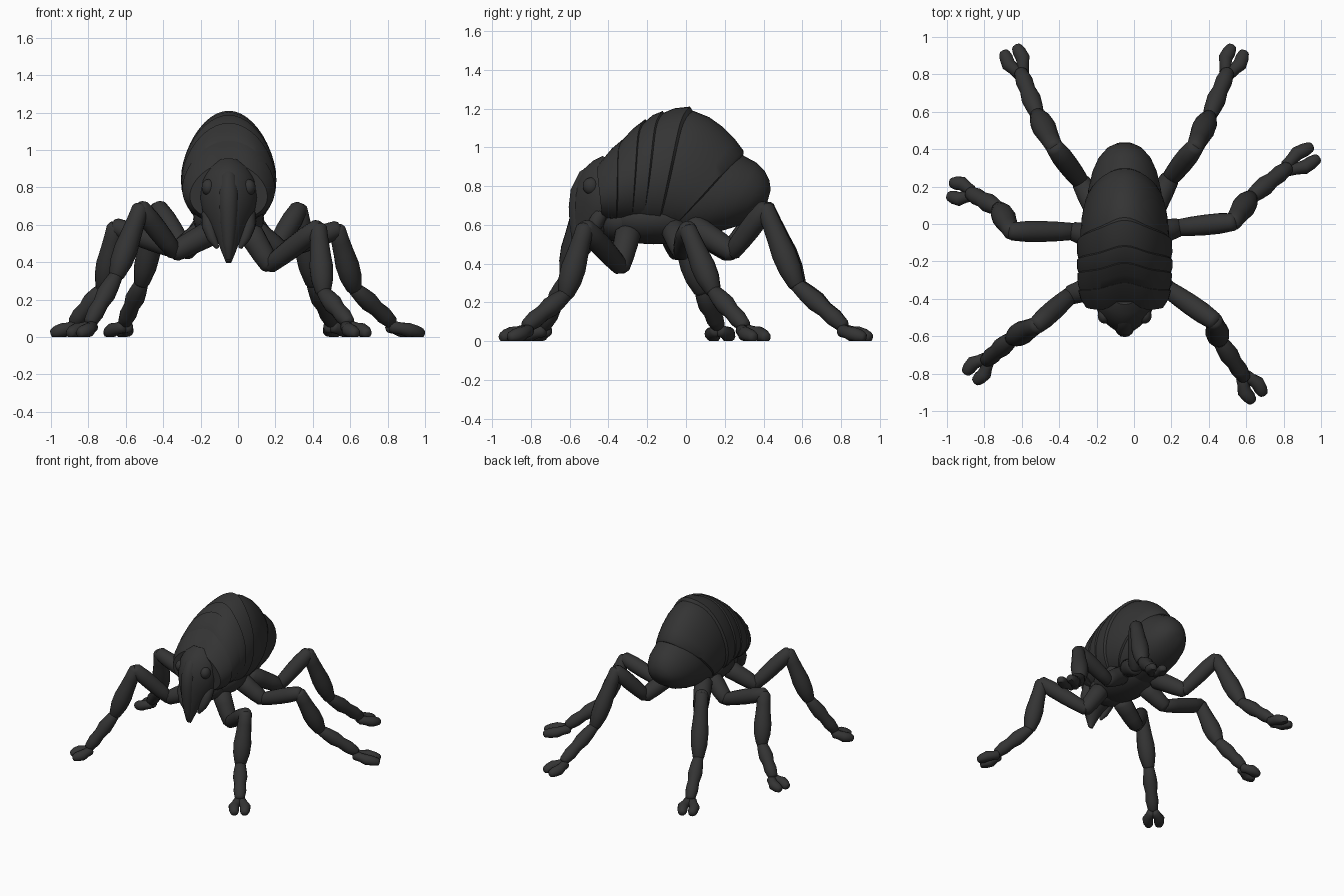
import bpy, bmesh, math
from mathutils import Vector as V

if "Cube" in bpy.data.objects:
    bpy.data.objects.remove(bpy.data.objects["Cube"])

CX = -0.05  # body centre line
mat = bpy.data.materials.new("charcoal")
mat.diffuse_color = (0.034, 0.034, 0.034, 1)
mat.use_nodes = True
mat.node_tree.nodes["Principled BSDF"].inputs["Base Color"].default_value = mat.diffuse_color


def finish(name, bm, angle=40):
    bmesh.ops.recalc_face_normals(bm, faces=bm.faces)
    me = bpy.data.meshes.new(name)
    bm.to_mesh(me)
    bm.free()
    ob = bpy.data.objects.new(name, me)
    bpy.context.collection.objects.link(ob)
    me.materials.append(mat)
    bpy.ops.object.select_all(action='DESELECT')
    ob.select_set(True)
    bpy.context.view_layer.objects.active = ob
    bpy.ops.object.shade_smooth_by_angle(angle=math.radians(angle))
    return ob


def skin(bm, rings):
    rows = [[bm.verts.new(p) for p in r] for r in rings]
    n = len(rows[0])
    for a, b in zip(rows, rows[1:]):
        for i in range(n):
            bm.faces.new((a[i], a[(i + 1) % n], b[(i + 1) % n], b[i]))
    bm.faces.new(rows[0][::-1])
    bm.faces.new(rows[-1])


def hoop(yt, zt, yb, zb, w, taper=0.16, peak=0.0, n=40):
    """Tilted egg-shaped ring from a top point to a bottom point."""
    c, h = V((CX, (yt + yb) / 2, (zt + zb) / 2)), V((0, (yt - yb) / 2, (zt - zb) / 2))
    out = []
    for i in range(n):
        a = 2 * math.pi * i / n
        p = c + h * math.cos(a)
        p.x += w * math.sin(a) * (1 - taper * math.cos(a))
        p.y += peak * max(0, math.cos(a)) ** 8
        out.append(p)
    return out


def loft(name, stations, taper=0.16, peak=0.0):
    bm = bmesh.new()
    skin(bm, [hoop(*s, taper=taper, peak=peak) for s in stations])
    return finish(name, bm)


def tube(bm, pts, radii, n=14):
    """Round limb along a path, with rounded ends."""
    pts = [V(p) for p in pts]
    d0, d1 = (pts[1] - pts[0]).normalized(), (pts[-1] - pts[-2]).normalized()
    r0, r1 = radii[0], radii[-1]
    pts = [pts[0] - d0 * r0 * .5, pts[0] - d0 * r0 * .35] + pts + [pts[-1] + d1 * r1 * .35, pts[-1] + d1 * r1 * .5]
    radii = [r0 * .35, r0 * .75] + list(radii) + [r1 * .75, r1 * .35]
    u, rings = V((0.31, 0.87, 0.4)), []
    for i, (p, r) in enumerate(zip(pts, radii)):
        t = (pts[min(i + 1, len(pts) - 1)] - pts[max(i - 1, 0)]).normalized()
        u = (u - t * u.dot(t)).normalized()
        v = t.cross(u)
        rings.append([p + r * (u * math.cos(2 * math.pi * k / n) + v * math.sin(2 * math.pi * k / n))
                      for k in range(n)])
    skin(bm, rings)


def limb(bm, a, b, radii):
    """Straight limb segment with evenly spaced radii."""
    a, b = V(a), V(b)
    k = len(radii) - 1
    tube(bm, [a.lerp(b, i / k) for i in range(k + 1)], radii)


def ball(bm, c, s):
    r = bmesh.ops.create_uvsphere(bm, u_segments=24, v_segments=14, radius=1)
    for v in r["verts"]:
        v.co = V((v.co.x * s[0] + c[0], v.co.y * s[1] + c[1], v.co.z * s[2] + c[2]))


# Abdomen under the wing cover
loft("abdomen", [(0.08, 1.10, -0.15, 0.54, .20), (0.20, 1.03, -0.05, 0.53, .205),
                 (0.30, 0.955, 0.06, 0.545, .195), (0.365, 0.92, 0.17, 0.565, .175),
                 (0.405, 0.88, 0.27, 0.595, .145), (0.43, 0.83, 0.36, 0.65, .10),
                 (0.437, 0.78, 0.42, 0.72, .045)], taper=0.06)

# Wing cover over the upper back
loft("wing_cover", [(-0.06, 1.19, -0.20, 0.58, .232), (0.04, 1.187, -0.17, 0.57, .236),
                    (0.12, 1.155, -0.15, 0.565, .234), (0.19, 1.105, -0.13, 0.56, .23),
                    (0.25, 1.045, -0.11, 0.56, .223), (0.295, 0.985, -0.09, 0.56, .215),
                    (0.298, 0.965, -0.08, 0.57, .20)], taper=0.13)

# Overlapping back plates: front ring, rear ring
plates = {
    "collar_plate": ((-0.465, 0.93, -0.43, 0.62, .205), (-0.35, 1.05, -0.36, 0.60, .245)),
    "second_plate": ((-0.37, 1.025, -0.39, 0.60, .228), (-0.245, 1.145, -0.28, 0.60, .25)),
    "third_plate": ((-0.26, 1.12, -0.30, 0.60, .235), (-0.155, 1.187, -0.22, 0.59, .252)),
    "fourth_plate": ((-0.175, 1.168, -0.24, 0.58, .238), (-0.015, 1.21, -0.15, 0.565, .25)),
}
for name, (a, b) in plates.items():
    mid = [(p + q) / 2 for p, q in zip(a, b)]
    mid[1] += .012
    mid[4] += .008
    lip = (b[0] + .016, b[1] - .024, b[2] + .016, b[3] + .02, b[4] - .02)
    loft(name, [a, mid, b, lip], peak=0.035)

# Chest underside
bm = bmesh.new()
ball(bm, (CX, -0.17, 0.63), (.19, .27, .13))
ball(bm, (CX, -0.34, 0.62), (.15, .12, .11))
finish("chest", bm)

# Head tapering into the beak
loft("head", [(-0.43, 0.955, -0.38, 0.93, .06), (-0.48, 0.93, -0.36, 0.86, .115),
              (-0.53, 0.885, -0.35, 0.78, .14), (-0.565, 0.82, -0.35, 0.69, .148),
              (-0.58, 0.75, -0.36, 0.61, .135), (-0.588, 0.67, -0.40, 0.55, .10),
              (-0.585, 0.57, -0.46, 0.50, .062), (-0.575, 0.48, -0.505, 0.445, .038),
              (-0.555, 0.405, -0.53, 0.395, .014)], taper=0.22)
bm = bmesh.new()
tube(bm, [(CX, -0.46, .895), (CX, -0.51, .85), (CX, -0.542, .77), (CX, -0.553, .69), (CX, -0.556, .60),
          (CX, -0.553, .50), (CX, -0.545, .42)], [.03, .045, .054, .052, .044, .032, .018])
finish("beak_ridge", bm)
bm = bmesh.new()
for s in (-1, 1):
    ball(bm, (CX + s * .108, -0.49, .80), (.036, .042, .044))
finish("eyes", bm)
bm = bmesh.new()
for s in (-1, 1):
    tube(bm, [(CX + s * .105, -0.44, .66), (CX + s * .105, -0.475, .59), (CX + s * .088, -0.495, .53),
              (CX + s * .062, -0.505, .48)], [.04, .038, .028, .012])
finish("jaws", bm)

# Legs: hip, elbow, knee, shin end, foot base, foot tip
legs = {
    "front_left_leg": [(-.16, -.32, .55), (-.34, -.38, .455), (-.52, -.54, .69), (-.65, -.61, .33),
                       (-.79, -.73, .08), (-.87, -.815, .02)],
    "middle_left_leg": [(-.18, -.08, .57), (-.32, -.04, .46), (-.655, -.04, .59), (-.72, .08, .26),
                        (-.875, .165, .08), (-.98, .185, .02)],
    "rear_left_leg": [(-.18, .04, .59), (-.28, .22, .46), (-.425, .41, .69), (-.515, .58, .29),
                      (-.605, .81, .08), (-.66, .93, .02)],
    "front_right_leg": [(.07, -.30, .55), (.17, -.34, .385), (.43, -.52, .585), (.455, -.62, .24),
                        (.59, -.82, .08), (.66, -.925, .02)],
    "middle_right_leg": [(.08, -.06, .57), (.23, -.02, .46), (.53, .01, .575), (.62, .14, .26),
                         (.82, .30, .08), (.962, .38, .02)],
    "rear_right_leg": [(.08, .04, .59), (.19, .24, .46), (.325, .41, .685), (.40, .57, .29),
                       (.50, .81, .08), (.555, .93, .02)],
}
for name, pts in legs.items():
    hip, elbow, knee, shin, base, tip = [V(p) for p in pts]
    bm = bmesh.new()
    limb(bm, hip, elbow, [.068, .064, .06, .052])              # hip
    limb(bm, elbow, knee, [.045, .052, .056, .056, .048])      # thigh
    limb(bm, knee, shin, [.046, .05, .056, .064, .06, .042])   # shin
    limb(bm, shin, base, [.036, .046, .052, .042, .046, .036])  # lower foot
    side = (tip - base).cross(V((0, 0, 1))).normalized()
    for s in (-1, 1):                                          # two toes
        out = side * s
        end = tip + out * .036
        end.z = .02
        mid = base.lerp(tip, .5) + out * .042
        mid.z = .038
        near = base + out * .012
        near.z = .055
        tube(bm, [near, near.lerp(mid, .5), mid, mid.lerp(end, .6), end], [.034, .032, .038, .036, .028])
    for v in bm.verts:
        v.co.z = max(v.co.z, 0)
    finish(name, bm)
